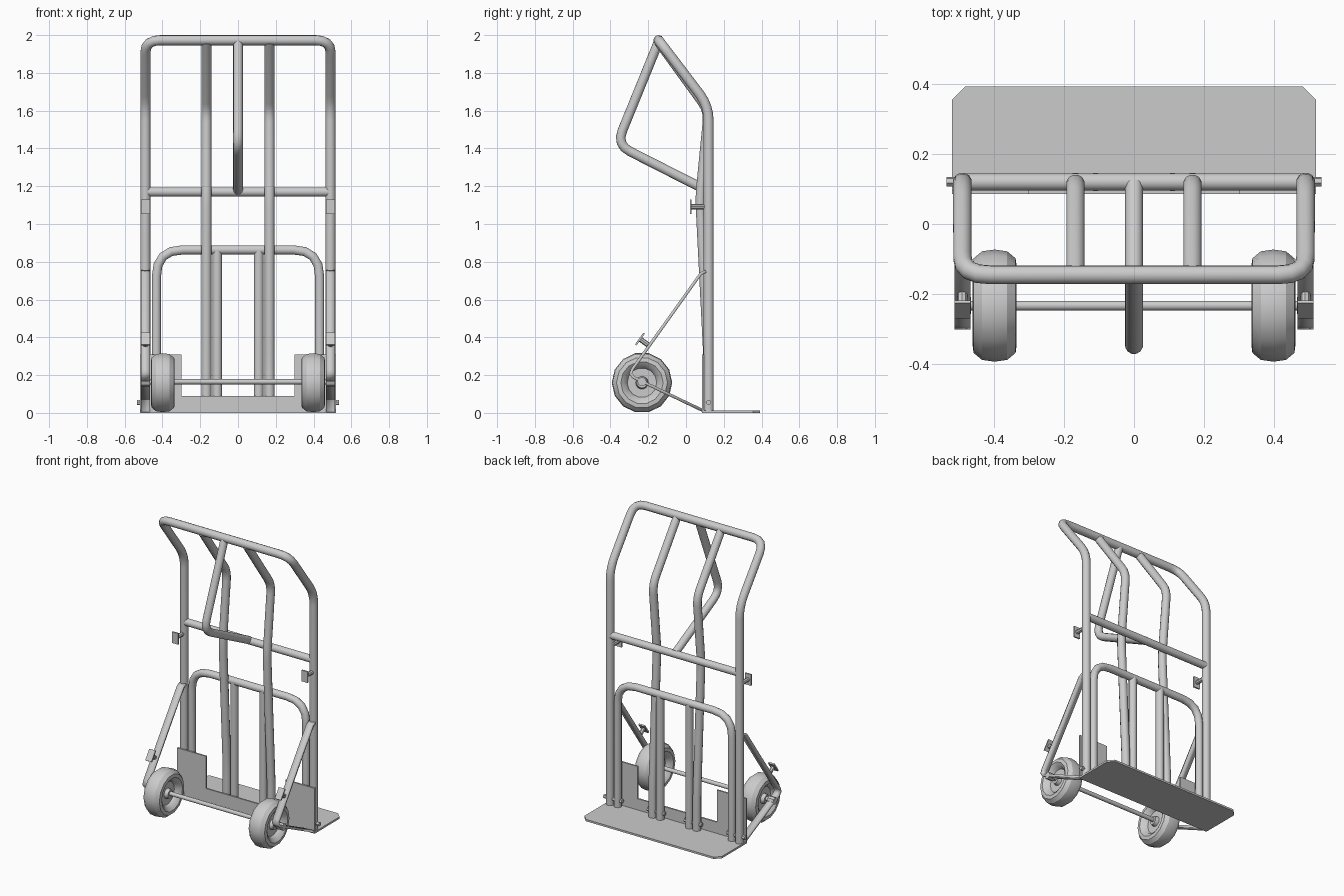
import bpy, bmesh
from math import radians, pi, cos, sin, atan2
from mathutils import Vector

if "Cube" in bpy.data.objects:
    bpy.data.objects.remove(bpy.data.objects["Cube"])


def finish(name, bm, angle=35):
    bmesh.ops.recalc_face_normals(bm, faces=bm.faces)
    me = bpy.data.meshes.new(name)
    bm.to_mesh(me)
    bm.free()
    ob = bpy.data.objects.new(name, me)
    bpy.context.collection.objects.link(ob)
    bpy.ops.object.select_all(action='DESELECT')
    ob.select_set(True)
    bpy.context.view_layer.objects.active = ob
    bpy.ops.object.shade_smooth_by_angle(angle=radians(angle))
    return ob


def rounded(pts, cut, steps=4):
    """Round every inner corner of a path with a short quadratic arc."""
    pts = [Vector(p) for p in pts]
    out = [pts[0]]
    for a, b, c in zip(pts, pts[1:], pts[2:]):
        p, q = b + (a - b).normalized() * cut, b + (c - b).normalized() * cut
        for i in range(steps + 1):
            t = i / steps
            out.append(p * (1 - t) ** 2 + b * 2 * t * (1 - t) + q * t * t)
    return out + [pts[-1]]


def tube(name, pts, r=0.027, cut=0.08, sides=12):
    path = rounded(pts, cut)
    bm = bmesh.new()
    rings = []
    d = (path[1] - path[0]).normalized()
    u = d.orthogonal().normalized()
    for i, p in enumerate(path):
        d0 = (p - path[i - 1]).normalized() if i else d
        d1 = (path[i + 1] - p).normalized() if i < len(path) - 1 else d0
        t = (d0 + d1).normalized()
        u = d.rotation_difference(t) @ u
        d = t
        v = t.cross(u)
        rings.append([bm.verts.new(p + r * (u * cos(2 * pi * k / sides) + v * sin(2 * pi * k / sides)))
                      for k in range(sides)])
    for a, b in zip(rings, rings[1:]):
        for k in range(sides):
            j = (k + 1) % sides
            bm.faces.new((a[k], a[j], b[j], b[k]))
    bm.faces.new(rings[0])
    bm.faces.new(rings[-1])
    return finish(name, bm, 40)


def slab(name, outline, depth):
    """Extrude a flat outline along a depth vector."""
    bm = bmesh.new()
    f = bm.faces.new([bm.verts.new(p) for p in outline])
    r = bmesh.ops.extrude_face_region(bm, geom=[f])
    bmesh.ops.translate(bm, vec=depth, verts=[g for g in r['geom'] if isinstance(g, bmesh.types.BMVert)])
    return finish(name, bm, 20)


def stop(name, x, y, z, n, length):
    """T-shaped stop: round stem along n (in the yz plane) with a flat plate."""
    base, n = Vector((x, y, z)), Vector((0, *n)).normalized()
    tip = base + n * length
    tube(name + "_stem", [base, tip], 0.014, sides=8)
    t, w = Vector((0, -n.z, n.y)) * 0.038, Vector((0.023, 0, 0))
    slab(name + "_plate", [tip + t + w, tip + t - w, tip - t - w, tip - t + w], n * 0.01)


def wheel(name, x, sides=14):
    prof = [(-.05, .012), (-.05, .028), (-.025, .034), (-.025, .078), (-.048, .09), (-.063, .112),
            (-.060, .135), (-.036, .155), (0, .16)]
    prof += [(-a, r) for a, r in reversed(prof[:-1])]
    bm = bmesh.new()
    rings = [[bm.verts.new((x + a, -0.233 + r * cos(2 * pi * k / sides), 0.16 + r * sin(2 * pi * k / sides)))
              for k in range(sides)] for a, r in prof]
    for a, b in zip(rings, rings[1:] + rings[:1]):
        for k in range(sides):
            j = (k + 1) % sides
            bm.faces.new((a[k], a[j], b[j], b[k]))
    finish(name, bm, 30)


Y = 0.12
# Main frame: uprights, bent-back top and rounded top bar
half = [(0.49, Y, 0.012), (0.49, Y, 1.625), (0.49, -0.145, 1.973)]
tube("outer_frame", half + [(-x, y, z) for x, y, z in reversed(half)])
tube("cross_bar", [(-0.48, Y, 1.17), (0.48, Y, 1.17)], 0.025)
# Low inverted U frame
tube("lower_loop", [(0.432, Y, 0.012), (0.432, Y, 0.863), (-0.432, Y, 0.863), (-0.432, Y, 0.012)], 0.025, 0.14)
# Rear carrying handle
tube("rear_handle", [(0, -0.145, 1.965), (0, -0.367, 1.42), (0, 0.115, 1.175)], 0.026, 0.08)

# Toe plate with clipped front corners
slab("toe_plate", [(-.52, .085, 0), (.52, .085, 0), (.52, .355, 0), (.483, .392, 0),
                   (-.483, .392, 0), (-.52, .355, 0)], Vector((0, 0, 0.013)))
# Back plate with raised side tabs
back = [(.52, 0), (.52, .31), (.30, .31), (.30, .09)]
back += [(-x, z) for x, z in reversed(back)]
slab("back_plate", [(x, 0.085, z) for x, z in back], Vector((0, 0.011, 0)))

# Axle
tube("axle", [(-0.5, -0.233, 0.165), (0.5, -0.233, 0.165)], 0.014)

for s, side in ((-1, "left"), (1, "right")):
    # Bowed inner rails and short rails
    tube("inner_rail_" + side, [(s * .167, Y, .012), (s * .167, Y, .25), (s * .167, .075, 1.14),
                                (s * .167, Y, 1.6), (s * .167, -.145, 1.965)], 0.027, 0.06)
    tube("short_rail_" + side, [(s * .11, Y, .012), (s * .11, Y, .86)], 0.026)
    # Bolts through the rail feet
    tube("outer_bolt_" + side, [(s * .395, Y, .055), (s * .535, Y, .055)], 0.014, sides=6)
    tube("inner_bolt_" + side, [(s * .075, Y, .055), (s * .205, Y, .055)], 0.014, sides=6)
    # Wheel and axle end
    wheel("wheel_" + side, s * 0.398)
    tube("axle_nut_" + side, [(s * .465, -.233, .165), (s * .513, -.233, .165)], 0.024, sides=8)
    # Bent flat strut holding the axle
    path = [(.105, .75), (.078, .737), (-.283, .232), (-.293, .208), (-.278, .188), (.09, .012)]
    bm = bmesh.new()
    rows = [[bm.verts.new((s * .49 + w, y, z)) for w in (-.023, .023)] for y, z in path]
    for a, b in zip(rows, rows[1:]):
        bm.faces.new((a[0], a[1], b[1], b[0]))
    strut = finish("axle_strut_" + side, bm, 20)
    mod = strut.modifiers.new("thickness", 'SOLIDIFY')
    mod.thickness, mod.offset = 0.016, 0
    # Stops on the strut and the upright
    stop("strut_stop_" + side, s * .49, -.195, .356, (-.815, .58), 0.055)
    stop("upright_stop_" + side, s * .49, Y, 1.092, (-1, 0), 0.09)
